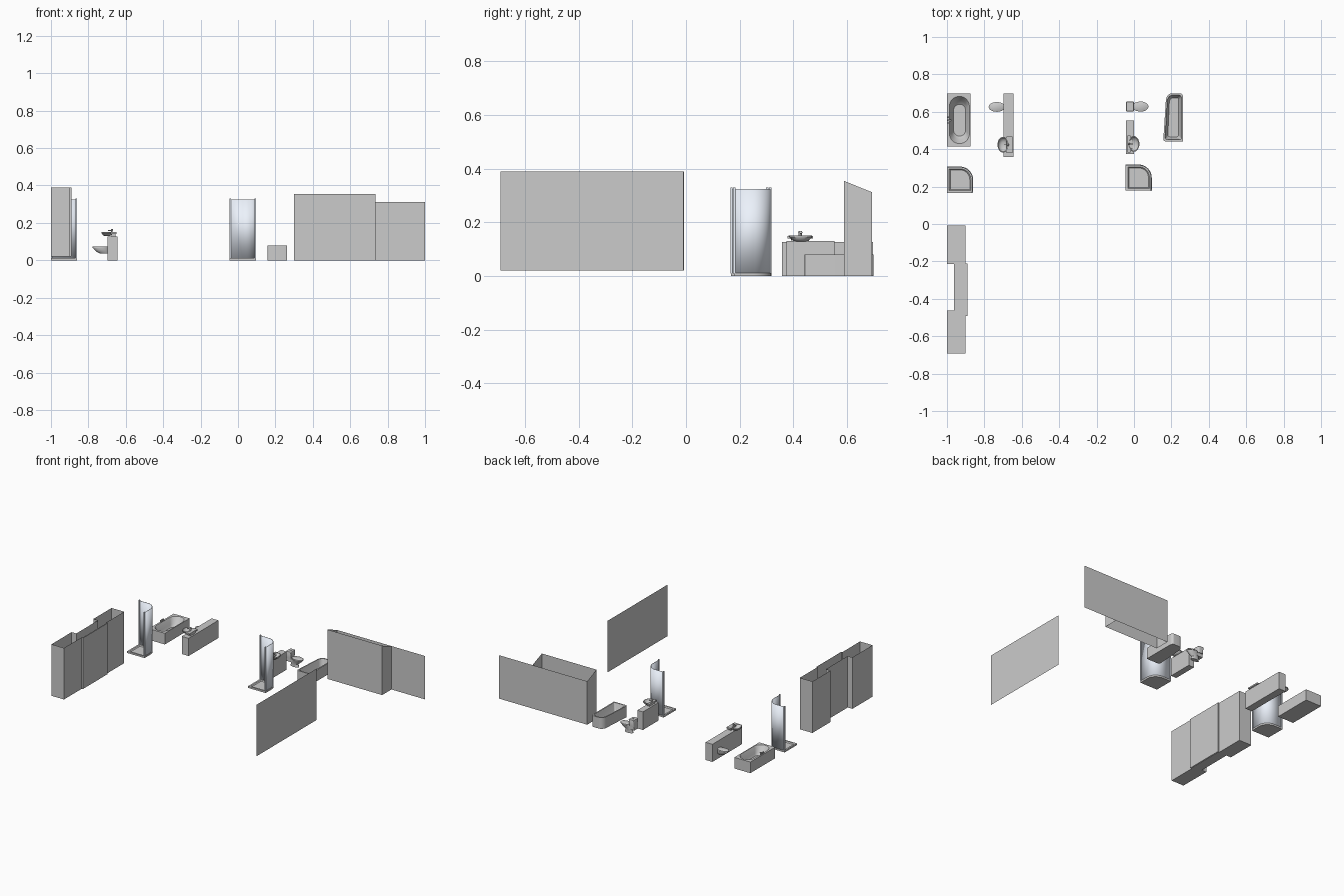
import bpy, bmesh, math

if "Cube" in bpy.data.objects:
    bpy.data.objects.remove(bpy.data.objects["Cube"])

glass = bpy.data.materials.new("pale_glass")
glass.diffuse_color = (0.84, 0.89, 0.97, 1)
glass.use_nodes = True
glass.node_tree.nodes["Principled BSDF"].inputs["Base Color"].default_value = glass.diffuse_color


def finish(name, bm, smooth=False, mat=None, weld=True):
    if weld:
        bmesh.ops.remove_doubles(bm, verts=bm.verts, dist=1e-5)
        bmesh.ops.dissolve_degenerate(bm, edges=bm.edges, dist=1e-6)
    bmesh.ops.recalc_face_normals(bm, faces=bm.faces)
    me = bpy.data.meshes.new(name)
    bm.to_mesh(me)
    bm.free()
    ob = bpy.data.objects.new(name, me)
    bpy.context.collection.objects.link(ob)
    if mat:
        me.materials.append(mat)
    if smooth:
        bpy.ops.object.select_all(action='DESELECT')
        ob.select_set(True)
        bpy.context.view_layer.objects.active = ob
        bpy.ops.object.shade_smooth_by_angle(angle=math.radians(35))
    return ob


def rrect(x0, x1, y0, y1, r=0, n=8):
    """Rounded rectangle; r is one radius or four (+x+y, -x+y, -x-y, +x-y). Large r gives an ellipse."""
    rs = r if isinstance(r, (list, tuple)) else [r] * 4
    pts = []
    for k, (sx, sy) in enumerate([(1, 1), (-1, 1), (-1, -1), (1, -1)]):
        rx, ry = min(rs[k], (x1 - x0) / 2), min(rs[k], (y1 - y0) / 2)
        cx = x1 - rx if sx > 0 else x0 + rx
        cy = y1 - ry if sy > 0 else y0 + ry
        for i in range(n + 1):
            a = math.pi / 2 * (k + i / n)
            pts.append((cx + rx * math.cos(a), cy + ry * math.sin(a)))
    return pts


def loft(name, rings, start=True, end=True, smooth=True, mat=None, closed=True):
    """Skin a list of (outline, z) rings."""
    bm = bmesh.new()
    rows = [[bm.verts.new((x, y, z)) for x, y in pts] for pts, z in rings]
    n = len(rows[0])
    for a, b in zip(rows, rows[1:]):
        for i in range(n if closed else n - 1):
            j = (i + 1) % n
            bm.faces.new((a[i], a[j], b[j], b[i]))
    if start:
        bm.faces.new(rows[0][::-1])
    if end:
        bm.faces.new(rows[-1])
    return finish(name, bm, smooth, mat)


def box(name, x0, x1, y0, y1, z0, z1, mat=None):
    x0, x1 = sorted((x0, x1))
    pts = [(x0, y0), (x1, y0), (x1, y1), (x0, y1)]
    return loft(name, [(pts, z0), (pts, z1)], smooth=False, mat=mat)


def sheet(name, polys):
    bm = bmesh.new()
    for p in polys:
        bm.faces.new([bm.verts.new(v) for v in p])
    return finish(name, bm)


# Left wardrobe: open-topped stepped case with a door in front
plan = [(-1, -0.692), (-0.9, -0.692), (-0.9, -0.492), (-0.893, -0.492), (-0.893, -0.212),
        (-0.9, -0.212), (-0.9, -0.008), (-1, -0.008), (-1, -0.214), (-0.963, -0.214),
        (-0.963, -0.462), (-1, -0.462)]
loft("wardrobe_case", [(plan, 0.02), (plan, 0.39)], end=False, smooth=False)
box("wardrobe_middle_door", -0.893, -0.889, -0.492, -0.212, 0.022, 0.388)

# Thin freestanding panel
sheet("partition_panel", [[(0.63, -0.692, 0.02), (0.63, -0.01, 0.02), (0.63, -0.01, 0.39), (0.63, -0.692, 0.39)]])

# Back wall with a sloped, open closet in front of it
xa, xb, yf, yb, zf, zb = 0.30, 0.735, 0.588, 0.694, 0.355, 0.312
walls = [[(xa, yf, 0), (xb, yf, 0), (xb, yf, zf), (xa, yf, zf)]]
for x in (xa, xb):
    walls.append([(x, yf, 0), (x, yb, 0), (x, yb, zb), (x, yf, zf)])
sheet("sloped_closet", walls)
sheet("back_wall", [[(xa, yb, 0), (1, yb, 0), (1, yb, zb), (xa, yb, zb)]])


# Quarter-round showers: recessed tray, curved glass, end posts
def shower(side, x0, y0):
    x1, y1, r = x0 + 0.14, y0 + 0.14, 0.1

    def ring(d):
        return rrect(x0 + d, x1 - d, y0 + d, y1 - d, [r - d, 0, 0, 0])
    loft(side + "_shower_tray", [(ring(0), 0), (ring(0), 0.012), (ring(0.012), 0.012), (ring(0.018), 0.006)])
    d = 0.004
    arc = rrect(x0 + d, x1 - d, y0 + d, y1 - d, [r - d, 0, 0, 0], 12)[:13]
    path = [(x1 - d, y0)] + arc + [(x0, y1 - d)]
    ob = loft(side + "_shower_glass", [(path, 0.012), (path, 0.325)], False, False, mat=glass, closed=False)
    m = ob.modifiers.new("thickness", 'SOLIDIFY')
    m.thickness, m.offset = 0.003, 0
    box(side + "_shower_front_post", x1 - 0.008, x1, y0 - 0.002, y0 + 0.006, 0.01, 0.33, glass)
    box(side + "_shower_back_post", x0 - 0.0, x0 + 0.008, y1 - 0.008, y1, 0.01, 0.33, glass)


shower("left", -1.0, 0.167)
shower("right", -0.045, 0.178)

# Left bathtub: rectangular body with a long oval basin
loft("left_bathtub", [
    (rrect(-1, -0.873, 0.415, 0.697), 0), (rrect(-1, -0.873, 0.415, 0.697), 0.08),
    (rrect(-0.987, -0.88, 0.43, 0.682, 0.053), 0.08), (rrect(-0.982, -0.885, 0.435, 0.677, 0.048), 0.074),
    (rrect(-0.973, -0.892, 0.452, 0.66, 0.04), 0.035), (rrect(-0.965, -0.9, 0.47, 0.64, 0.033), 0.02)])
box("left_bathtub_tap", -0.997, -0.975, 0.552, 0.558, 0.088, 0.092)
for i, y in enumerate((0.54, 0.555, 0.57)):
    box("left_bathtub_tap_stem_%d" % (i + 1), -0.997, -0.989, y - 0.004, y + 0.004, 0.08, 0.094)


# Right bathtub: long side tapers toward the rounded back
def tub_ring(d, z, rb):
    y0, y1 = 0.442 + d, 0.699 - d
    pts = rrect(0.157 + d, 0.263 - d, y0, y1, [rb * 0.6, rb, 0.012, 0.004 + d / 3])
    return [(0.263 - d - (0.263 - d - x) * (1 - 0.17 * ((y - y0) / (y1 - y0)) ** 2), y) for x, y in pts], z


loft("right_bathtub", [tub_ring(0, 0, 0.035), tub_ring(0, 0.08, 0.035), tub_ring(0.009, 0.08, 0.032),
                       tub_ring(0.012, 0.074, 0.03), tub_ring(0.018, 0.03, 0.026), tub_ring(0.024, 0.02, 0.022)])
loft("right_bathtub_drain", [(rrect(0.221, 0.229, 0.662, 0.67, 1), 0.02), (rrect(0.221, 0.229, 0.662, 0.67, 1), 0.023)])

# Low installation walls
box("left_low_wall", -0.698, -0.644, 0.358, 0.697, 0, 0.127)
box("right_low_wall", -0.044, 0.0, 0.374, 0.553, 0, 0.13)


# Washbasins; d is the direction the basin projects
def basin(side, xw, cy, d, length):
    def bowl(s, z):
        c, rx, ry = xw + d * (length - 0.03), 0.03 * s, 0.042 * s
        return rrect(c - rx, c + rx, cy - ry, cy + ry, 1), z
    loft(side + "_basin_bowl", [bowl(0.45, 0.129), bowl(0.75, 0.135), bowl(1, 0.146), bowl(1, 0.151),
                                bowl(0.88, 0.151), bowl(0.7, 0.14), bowl(0.35, 0.134)])
    box(side + "_basin_deck", xw, xw + d * (length - 0.048), cy - 0.045, cy + 0.045, 0.14, 0.15)
    box(side + "_basin_foot", xw + d * 0.005, xw + d * 0.025, cy - 0.03, cy + 0.03, 0.126, 0.142)
    tx = xw + d * (length - 0.056)
    loft(side + "_basin_tap", [(rrect(tx - r, tx + r, cy - r, cy + r, 1, 4), z)
                               for r, z in ((0.004, 0.148), (0.004, 0.16), (0.006, 0.161), (0.004, 0.167))])
    box(side + "_basin_spout", tx, tx + d * 0.022, cy - 0.002, cy + 0.002, 0.157, 0.161)


basin("left", -0.65, 0.424, -1, 0.08)
basin("right", -0.036, 0.428, 1, 0.065)


# Toilets: lofted pan with a thin lid; rows are (back, front, half width, z)
def toilet(side, xw, cy, d, rows, lid):
    def ring(b, f, w, r=1):
        xs = sorted((xw + d * b, xw + d * f))
        return rrect(xs[0], xs[1], cy - w, cy + w, r)
    loft(side + "_toilet_pan", [(ring(b, f, w), z) for b, f, w, z in rows])
    b, f, w, z = lid
    loft(side + "_toilet_lid", [(ring(b, f, w), z), (ring(b, f, w), z + 0.006),
                                (ring(b + 0.003, f - 0.003, w - 0.003), z + 0.008)])


toilet("left", -0.69, 0.626, -1, [(0, 0.05, 0.014, 0.037), (0, 0.066, 0.02, 0.046),
                                  (0, 0.08, 0.024, 0.058), (0, 0.084, 0.025, 0.066)], (0, 0.087, 0.026, 0.067))
toilet("right", -0.005, 0.628, 1, [(-0.015, 0.05, 0.015, 0), (-0.012, 0.045, 0.013, 0.02), (-0.01, 0.07, 0.022, 0.042),
                                   (-0.005, 0.08, 0.026, 0.055)], (0, 0.082, 0.027, 0.056))
box("right_toilet_shelf", -0.04, 0.005, 0.61, 0.646, 0.03, 0.055)
loft("right_toilet_cistern", [(rrect(-0.04, -0.004, 0.604, 0.652, 0.006), 0.055),
                              (rrect(-0.042, 0, 0.601, 0.655, 0.006), 0.1),
                              (rrect(-0.04, -0.002, 0.603, 0.653, 0.006), 0.104)])
loft("right_toilet_button", [(rrect(-0.026, -0.016, 0.623, 0.633, 1, 4), z) for z in (0.104, 0.107)])
